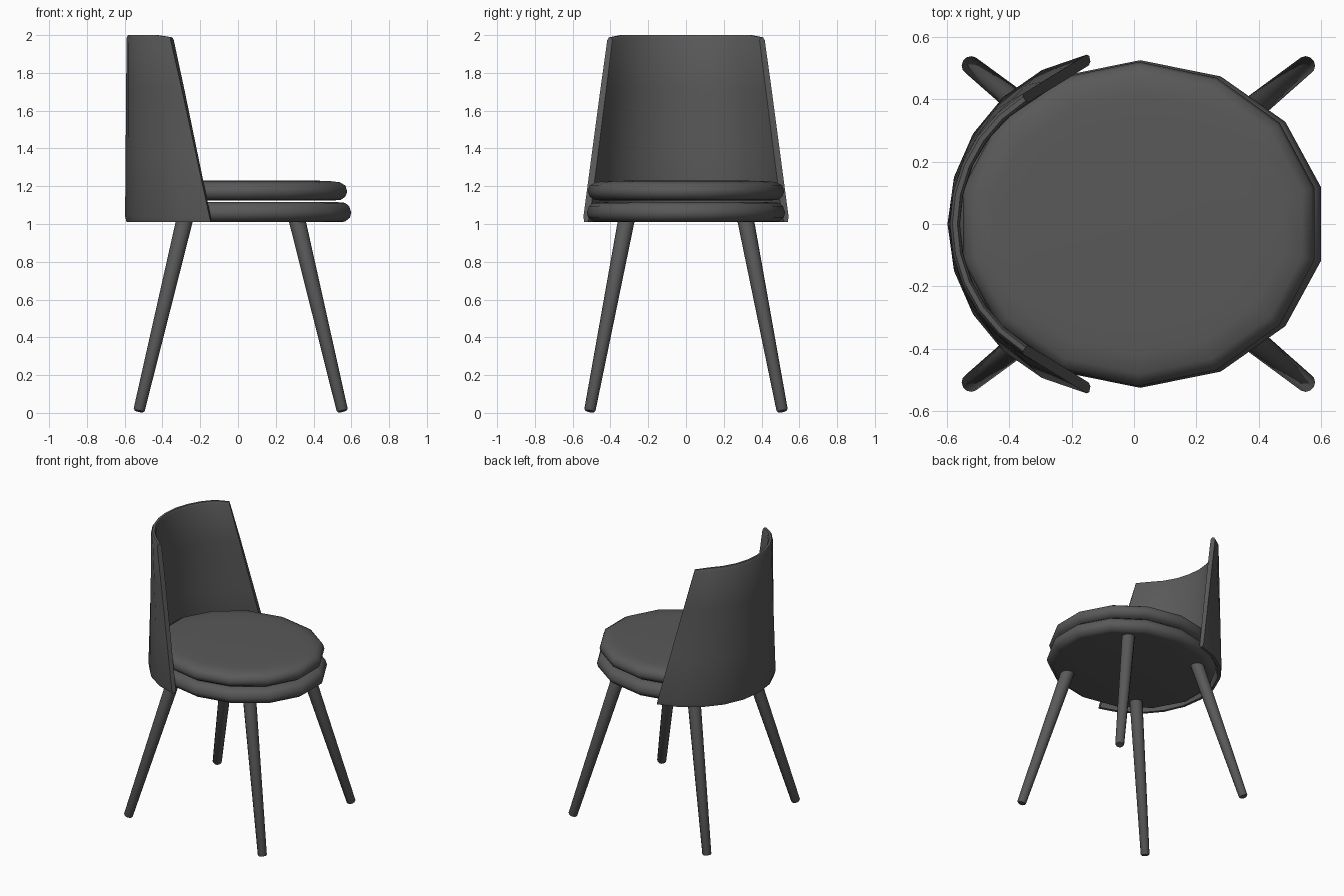
import bpy, bmesh, math
from mathutils import Vector

if "Cube" in bpy.data.objects:
    bpy.data.objects.remove(bpy.data.objects["Cube"])

grey = bpy.data.materials.new("dark grey")
grey.diffuse_color = (0.1, 0.1, 0.1, 1)
grey.use_nodes = True
grey.node_tree.nodes["Principled BSDF"].inputs["Base Color"].default_value = grey.diffuse_color


def loft(name, rings, sharp=50):
    """Skin a row of closed rings and cap both ends."""
    bm = bmesh.new()
    rows = [[bm.verts.new(p) for p in r] for r in rings]
    n = len(rows[0])
    for a, b in zip(rows, rows[1:]):
        for i in range(n):
            j = (i + 1) % n
            bm.faces.new((a[i], a[j], b[j], b[i]))
    bm.faces.new(rows[0])
    bm.faces.new(rows[-1])
    bmesh.ops.recalc_face_normals(bm, faces=bm.faces)
    me = bpy.data.meshes.new(name)
    bm.to_mesh(me)
    bm.free()
    me.materials.append(grey)
    for p in me.polygons:
        p.use_smooth = True
    me.set_sharp_from_angle(angle=math.radians(sharp))
    ob = bpy.data.objects.new(name, me)
    bpy.context.collection.objects.link(ob)
    return ob


def pad(name, cx, rx, ry, profile):
    """Rounded 14-sided oval disc; profile is (inset, z)."""
    angles = [2 * math.pi * (k + 0.5) / 14 for k in range(14)]
    loft(name, [[(cx + (rx - d) * math.cos(a), (ry - d) * math.sin(a), z)
                 for a in angles] for d, z in profile])


# Seat base and cushion
pad("seat_base", 0.02, 0.595, 0.525,
    [(0.055, 1.01), (0.035, 1.013), (0.008, 1.033), (0, 1.06),
     (0.012, 1.095), (0.035, 1.112), (0.08, 1.116), (0.2, 1.116)])
pad("seat_cushion", 0.015, 0.578, 0.52,
    [(0.2, 1.124), (0.08, 1.124), (0.035, 1.128), (0.01, 1.145), (0, 1.172),
     (0.01, 1.203), (0.04, 1.221), (0.1, 1.228), (0.2, 1.23)])


# Wrapped backrest: arc narrowing towards the top
def back_point(s, d, t):
    """s: -1..1 around the arc, d: inset, t: 0..1 height."""
    xb = -0.598 + 0.008 * t
    xe = -0.145 - 0.215 * t
    ye = 0.547 - 0.132 * t
    depth = xe - xb
    r = (depth ** 2 + ye ** 2) / (2 * depth)
    cx = xb + r
    a = s * math.atan2(ye, cx - xe)
    z = 1.01 + 0.99 * t
    if abs(s) == 1 and t > 0.9:      # softened top corners
        z -= 0.012
    return (cx - (r - d) * math.cos(a), (r - d) * math.sin(a), z)


section = [(0.008, 0), (0, 0.03), (0, 0.35), (0, 0.7), (0, 0.985), (0.008, 1),
           (0.024, 1), (0.032, 0.985), (0.034, 0.7), (0.035, 0.35),
           (0.035, 0.03), (0.027, 0)]
loft("backrest", [[back_point(k / 5, d, t) for d, t in section]
                  for k in range(-5, 6)])


# Splayed tapered legs
def leg(name, top, foot):
    top, foot = Vector(top), Vector(foot)
    axis = (top - foot).normalized()
    u = axis.cross(Vector((0, 1, 0))).normalized()
    v = axis.cross(u)
    rings = []
    for c, r in ((foot, 0.024), (foot + axis * 0.008, 0.030), (top, 0.044)):
        rings.append([c + r * (u * math.cos(a) + v * math.sin(a))
                      for a in (2 * math.pi * k / 12 for k in range(12))])
    loft(name, rings)


for side, label in ((-1, "front"), (1, "rear")):
    leg(label + "_leg_left", (-0.282, side * 0.315, 1.025),
        (-0.525, side * 0.51, 0.009))
    leg(label + "_leg_right", (0.312, side * 0.315, 1.025),
        (0.553, side * 0.51, 0.009))
